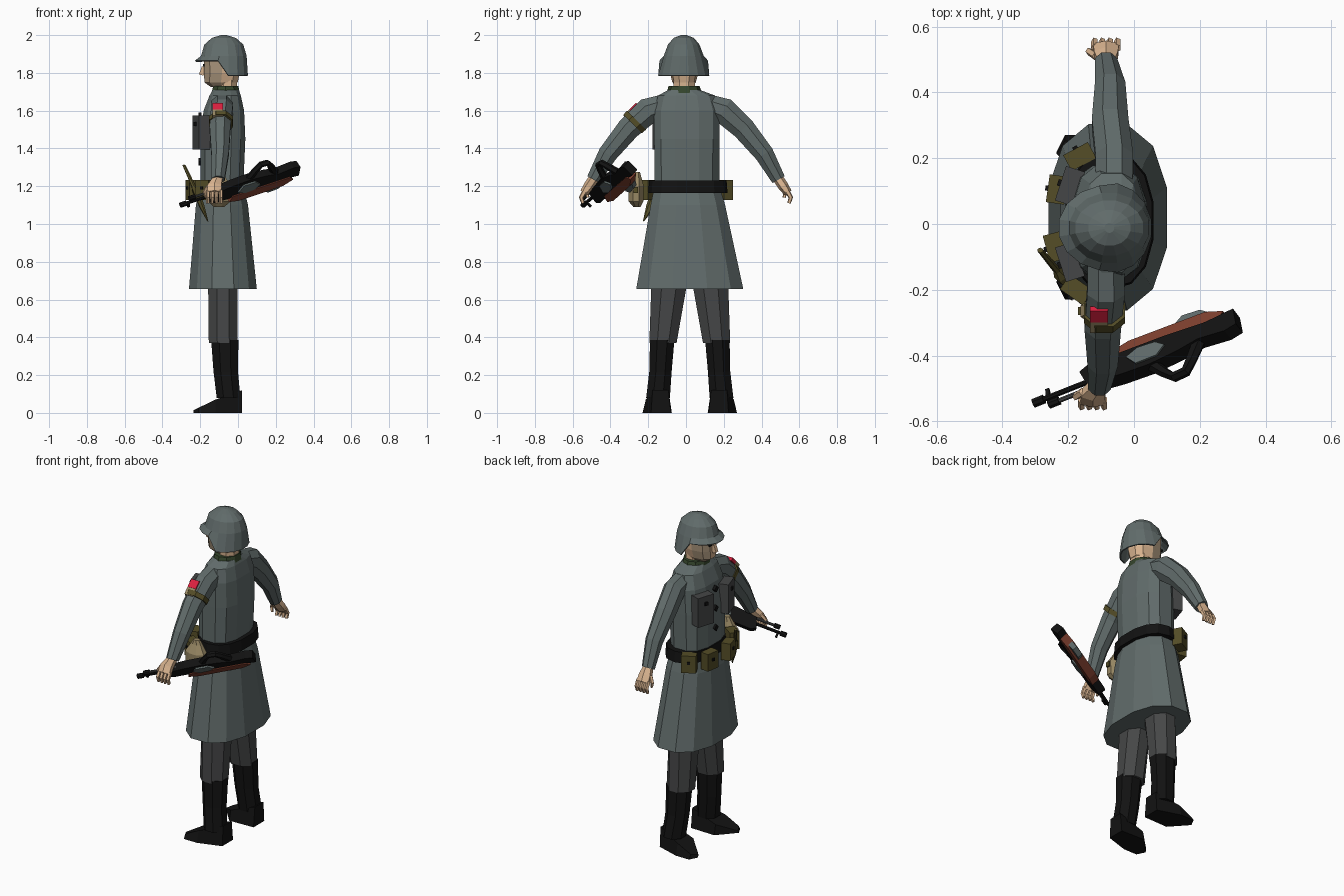
import bpy, bmesh, math
from mathutils import Vector, Matrix

cube = bpy.data.objects.get("Cube")
if cube:
    bpy.data.objects.remove(cube)


def material(name, r, g, b):
    m = bpy.data.materials.new(name)
    m.use_nodes = True
    m.diffuse_color = (r, g, b, 1)
    m.node_tree.nodes["Principled BSDF"].inputs["Base Color"].default_value = (r, g, b, 1)
    return m


COAT = material("coat_grey_green", .12, .15, .147)
GREY = material("dark_grey", .06, .062, .063)
BLACK = material("black", .006, .006, .006)
SKIN = material("skin", .70, .46, .28)
CHEEK = material("weathered_skin", .40, .30, .20)
OLIVE = material("olive", .09, .075, .02)
GREEN = material("collar_green", .035, .06, .025)
WOOD = material("red_brown_wood", .21, .05, .028)
RED = material("red", .72, .015, .05)
TAN = material("tan", .32, .25, .13)


def finish(name, bm, mat):
    bmesh.ops.recalc_face_normals(bm, faces=bm.faces)
    me = bpy.data.meshes.new(name)
    bm.to_mesh(me)
    bm.free()
    me.materials.append(mat)
    ob = bpy.data.objects.new(name, me)
    bpy.context.collection.objects.link(ob)
    return ob


def ring(c, u, v, n, p=1.0):
    """Points of a rounded cross-section; a small p makes it boxier."""
    out = []
    for i in range(n):
        t = 2 * math.pi * (i + .5) / n
        a, b = math.cos(t), math.sin(t)
        a, b = math.copysign(abs(a) ** p, a), math.copysign(abs(b) ** p, b)
        out.append(Vector(c) + Vector(u) * a + Vector(v) * b)
    return out


def loft(name, rings, mat, caps=True):
    bm = bmesh.new()
    vs = [[bm.verts.new(q) for q in r] for r in rings]
    n = len(vs[0])
    for lo, hi in zip(vs, vs[1:]):
        for i in range(n):
            j = (i + 1) % n
            bm.faces.new((lo[i], lo[j], hi[j], hi[i]))
    if caps:
        bm.faces.new(vs[0])
        bm.faces.new(vs[-1])
    return finish(name, bm, mat)


def stack(name, rows, mat, n=12, p=1.0, caps=True):
    """Horizontal rings given as (x, y, z, half depth, half width)."""
    return loft(name, [ring((x, y, z), (rx, 0, 0), (0, ry, 0), n, p)
                       for x, y, z, rx, ry in rows], mat, caps)


def tube(name, rows, mat, n=8, side=(1, 0, 0), m=Matrix()):
    """Rings along a path given as (point, radius along side, other radius)."""
    pts = [m @ Vector(r[0]) for r in rows]
    side = (m.to_3x3() @ Vector(side)).normalized()
    rings = []
    for i, (_, ru, rv) in enumerate(rows):
        t = pts[min(i + 1, len(pts) - 1)] - pts[max(i - 1, 0)]
        v = t.cross(side).normalized()
        rings.append(ring(pts[i], side * ru, v * rv, n))
    return loft(name, rings, mat)


def box(name, c, size, mat, rot=Matrix(), m=Matrix()):
    bm = bmesh.new()
    bmesh.ops.create_cube(bm, size=1, matrix=m @ Matrix.Translation(c) @ rot
                          @ Matrix.Diagonal((*size, 1)))
    return finish(name, bm, mat)


def prism(name, outline, lo, hi, mat, m):
    return loft(name, [[m @ Vector((s, b, c)) for s, b in outline] for c in (lo, hi)], mat)


def turn(deg, axis):
    return Matrix.Rotation(math.radians(deg), 4, axis)


# coat
stack("coat_body", [(-.085, .005, 1.18, .115, .175), (-.08, .005, 1.45, .122, .178),
                    (-.075, .005, 1.60, .110, .178), (-.068, .003, 1.68, .085, .155),
                    (-.065, -.01, 1.71, .07, .085)], COAT, 12, .75)
stack("coat_skirt", [(-.08, .02, .655, .185, .292), (-.085, .01, 1.10, .142, .203),
                     (-.085, .005, 1.20, .118, .178)], COAT, 12, .85)
stack("collar", [(-.065, -.01, 1.675, .083, .10), (-.065, -.01, 1.73, .07, .082)], GREEN, 10)
stack("belt", [(-.075, .01, 1.165, .137, .21), (-.075, .01, 1.23, .132, .205)], BLACK, 14, .85)
for k, z in enumerate((1.57, 1.45, 1.33)):
    box(f"button_{k}", (-.202, 0, z), (.016, .028, .028), BLACK, turn(45, 'X'))
for s, tag in ((1, "a"), (-1, "b")):
    box(f"chest_pocket_{tag}", (-.195, s * .115, 1.485), (.06, .11, .18), GREY, turn(-18 * s, 'Z'))
    box(f"pocket_button_{tag}", (-.225, s * .125, 1.53), (.014, .02, .02), BLACK, turn(-18 * s, 'Z'))

# legs and boots
for s, tag in ((1, "a"), (-1, "b")):
    def y(d):
        return .02 + s * d
    stack(f"trouser_leg_{tag}", [(-.078, y(.142), .37, .083, .078),
                                 (-.08, y(.105), .72, .085, .105)], GREY, 8)
    stack(f"boot_shaft_{tag}", [(-.05, y(.168), .08, .068, .068), (-.065, y(.155), .22, .07, .064),
                                (-.07, y(.146), .385, .078, .07)], BLACK, 8)
    bm = bmesh.new()
    sole = [(.022, .10), (.022, .205), (-.12, .25), (-.21, .25), (-.235, .20), (-.14, .095)]
    low = [bm.verts.new((a, y(b), 0)) for a, b in sole]
    top = [bm.verts.new((a, y(.165 + (b - .165) * .8), max(.015, .13 + a * .5) if a < 0 else .12))
           for a, b in sole]
    for i in range(len(sole)):
        j = (i + 1) % len(sole)
        bm.faces.new((low[i], low[j], top[j], top[i]))
    bm.faces.new(low)
    bm.faces.new(top)
    finish(f"boot_foot_{tag}", bm, BLACK)

# head: darker cheeks on the side faces
stack("neck", [(-.055, -.01, 1.68, .055, .06), (-.055, -.01, 1.78, .055, .062)], SKIN, 8)
head = stack("head", [(-.09, -.01, 1.725, .055, .04), (-.09, -.01, 1.75, .092, .062),
                      (-.085, -.01, 1.80, .098, .075), (-.085, -.01, 1.90, .10, .08)], SKIN, 10, .8)
head.data.materials.append(CHEEK)
for f in head.data.polygons:
    if abs(f.normal.y) > .4 and f.center.x < -.08:
        f.material_index = 1
box("nose", (-.187, -.01, 1.81), (.025, .022, .045), SKIN, turn(20, 'Y'))
for s in (1, -1):
    box("eye_a" if s > 0 else "eye_b", (-.181, -.01 + s * .032, 1.84), (.008, .02, .012), BLACK)

# helmet: raised brim at the front, deep skirt at the sides and back
rows = [(2.0, .015, .015), (1.985, .065, .055), (1.95, .105, .085), (1.89, .123, .108), (1.785, .13, .138)]
rings = [ring((-.075, -.012, z), (rx, 0, 0), (0, ry, 0), 16) for z, rx, ry in rows]
for q in rings[-1]:
    if q.x < -.09:
        q.z = 1.865
        q.x = -.075 + (q.x + .075) * 1.2
        q.y = -.012 + (q.y + .012) * .95
helmet = loft("helmet", rings, COAT, False)
bm = bmesh.new()
bm.from_mesh(helmet.data)
bmesh.ops.holes_fill(bm, edges=[e for e in bm.edges if e.is_boundary and e.verts[0].co.z > 1.95])
bm.to_mesh(helmet.data)
bm.free()
rim = helmet.modifiers.new("thickness", 'SOLIDIFY')
rim.thickness = .008

# arms and hands
for s, tag, x0, x1 in ((1, "free", -.06, -.085), (-1, "rifle", -.085, -.105)):
    xm = (x0 + x1) / 2
    tube(f"{tag}_arm", [((x0, s * .10, 1.635), .06, .06), ((x0, s * .20, 1.60), .062, .075),
                        ((xm, s * .305, 1.505), .06, .066), ((xm, s * .415, 1.37), .05, .055),
                        ((x1, s * .49, 1.235), .037, .04)], COAT)
    xh = x1 - (.02 if s < 0 else 0)
    tube(f"{tag}_palm", [((x1, s * .485, 1.245), .028, .028), ((xh, s * .515, 1.20), .042, .028),
                         ((xh, s * .54, 1.165), .045, .022)], SKIN, 6)
    for k in range(4):
        x = xh + (k - 1.5) * .023
        tube(f"{tag}_finger_{k}", [((x, s * .535, 1.175), .011, .014), ((x, s * .555, 1.14), .011, .013),
                                   ((x, s * .545, 1.11), .009, .010)], SKIN, 5)
    tube(f"{tag}_thumb", [((xh - .03, s * .51, 1.205), .012, .014), ((xh - .052, s * .525, 1.17), .011, .012),
                          ((xh - .045, s * .52, 1.14), .008, .009)], SKIN, 5)

# armband with badge on the outer sleeve
tube("armband", [((-.09, -.262, 1.55), .068, .077), ((-.09, -.282, 1.53), .067, .075)], OLIVE)
box("badge_red", (-.107, -.275, 1.617), (.055, .05, .02), RED, turn(45, 'X'))
box("badge_tan", (-.107, -.309, 1.583), (.055, .045, .02), TAN, turn(45, 'X'))

# belt kit
for k, (x, y0, a) in enumerate(((-.235, .105, -8), (-.165, .205, -62), (-.24, -.07, 15), (-.175, -.20, 55))):
    box(f"pouch_{k}", (x, y0, 1.18), (.055, .085, .105), OLIVE, turn(a, 'Z'))
    r = turn(a, 'Z')
    box(f"pouch_stud_{k}", Vector((x, y0, 1.19)) + r.to_3x3() @ Vector((-.03, 0, 0)),
        (.01, .016, .016), BLACK, r)
stack("canteen", [(-.10, -.26, 1.09, .03, .02), (-.10, -.265, 1.12, .065, .042),
                  (-.10, -.265, 1.20, .068, .045), (-.10, -.26, 1.25, .035, .025),
                  (-.10, -.26, 1.275, .02, .018)], TAN, 8)
box("canteen_strap", (-.10, -.265, 1.18), (.142, .024, .03), OLIVE)
tube("dagger", [((-.285, -.08, 1.31), .009, .009), ((-.235, -.14, 1.20), .012, .012),
                ((-.225, -.15, 1.18), .02, .03), ((-.19, -.19, 1.09), .015, .022),
                ((-.16, -.225, 1.015), .003, .003)], OLIVE, 6)

# rifle, in its own frame: length, towards the grip, across
a = Vector((.62, .245, .20)).normalized()
b = Vector((0, -.75, .65))
b = (b - a * b.dot(a)).normalized()
G = Matrix.Translation((-.305, -.545, 1.10)) @ Matrix((a, b, a.cross(b))).transposed().to_4x4()


def bar(name, s0, s1, off, r, mat, n=8):
    return tube(name, [((s0, off, 0), r, r), ((s1, off, 0), r, r)], mat, n, (0, 0, 1), G)


bar("barrel", 0, .25, 0, .009, BLACK)
bar("muzzle", 0, .035, 0, .015, BLACK)
bar("gas_tube", .07, .25, .03, .008, GREY)
bar("gas_tube_tip", .05, .085, .03, .014, BLACK)
box("front_sight", (.05, -.018, 0), (.012, .03, .01), BLACK, m=G)
prism("receiver", [(.17, -.03), (.20, -.045), (.46, -.04), (.60, -.03), (.695, -.04), (.70, .025),
                   (.66, .035), (.57, .025), (.50, .04), (.40, .05), (.30, .045), (.19, .03)],
      -.024, .024, BLACK, G)
prism("wood_rail", [(.28, -.065), (.34, -.08), (.60, -.075), (.66, -.05), (.64, -.025), (.30, -.03)],
      -.02, .03, WOOD, G)
prism("side_cover", [(.33, -.01), (.37, -.03), (.43, -.025), (.46, 0), (.43, .03), (.36, .03)],
      -.03, .034, COAT, G)
prism("rear_plate", [(.49, -.08), (.52, -.105), (.58, -.10), (.61, -.075)], -.012, .018, COAT, G)
tube("grip_loop", [((.40, .03, 0), .02, .022), ((.44, .085, 0), .018, .016), ((.47, .118, 0), .018, .014),
                   ((.51, .115, 0), .018, .014), ((.53, .08, 0), .018, .018), ((.56, .02, 0), .02, .022)],
     BLACK, 6, (0, 0, 1), G)
